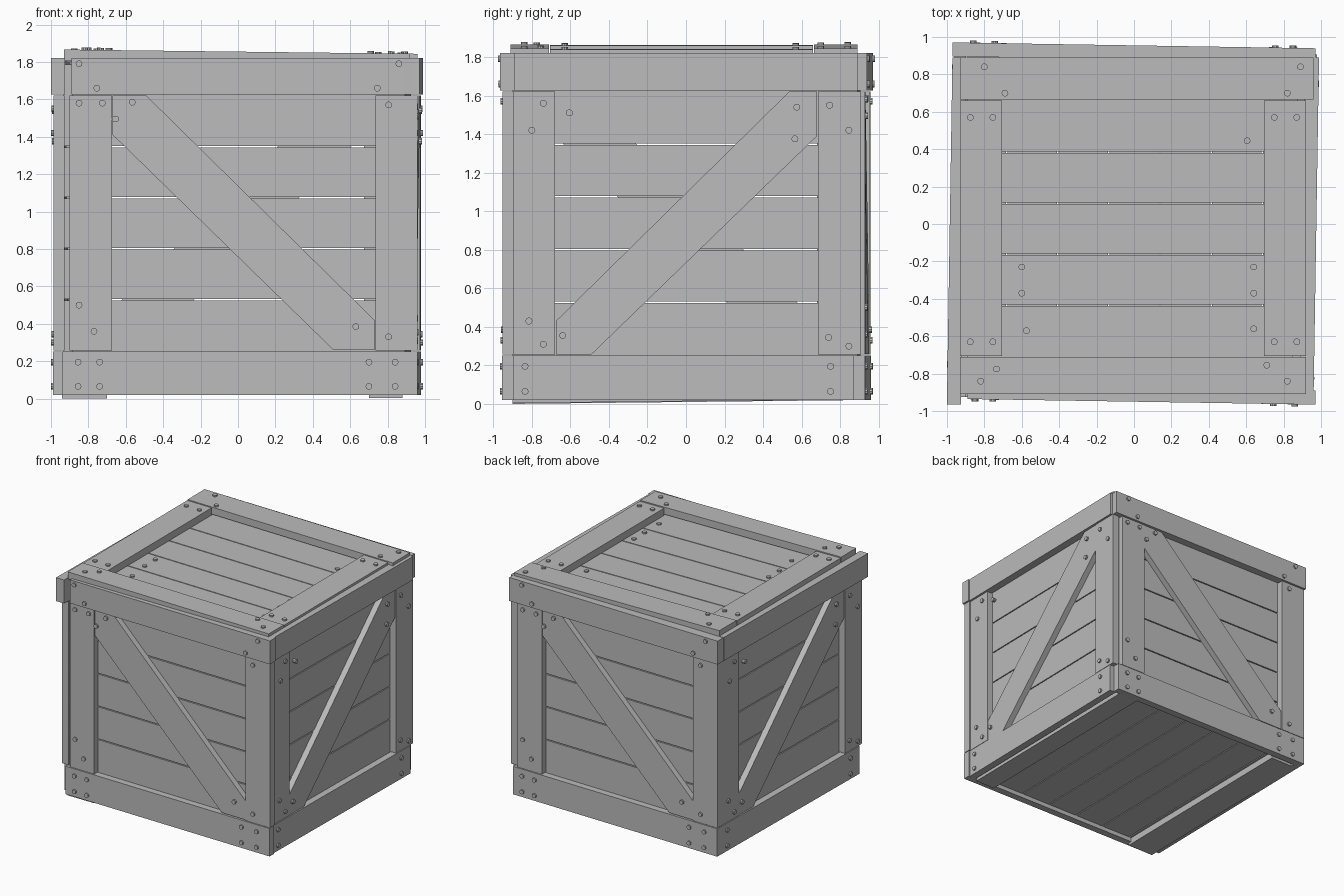
import bpy, bmesh, math
from mathutils import Matrix, Vector

cube = bpy.data.objects.get("Cube")
if cube:
    bpy.data.objects.remove(cube, do_unlink=True)

GREY = (0.5, 0.5, 0.5, 1)
wood = bpy.data.materials.new("plain_grey")
wood.use_nodes = True
wood.diffuse_color = GREY
wood.node_tree.nodes["Principled BSDF"].inputs["Base Color"].default_value = GREY


class Panel:
    """One face of the crate: u runs across, v runs up, w points outward."""

    def __init__(self, name, u, v, base, slope):
        self.name, self.base, self.slope = name, base, slope
        self.u, self.v = Vector(u), Vector(v)
        self.w = self.u.cross(self.v)

    def place(self, u, v, offset):
        depth = self.base + self.slope * u + offset
        return self.u * u + self.v * v + self.w * depth

    def finish(self, bm, part):
        bmesh.ops.recalc_face_normals(bm, faces=bm.faces)
        mesh = bpy.data.meshes.new(f"{self.name}_{part}")
        bm.to_mesh(mesh)
        bm.free()
        mesh.materials.append(wood)
        obj = bpy.data.objects.new(mesh.name, mesh)
        bpy.context.collection.objects.link(obj)

    def prism(self, bm, outline, offset, thick):
        outer = [bm.verts.new(self.place(u, v, offset)) for u, v in outline]
        inner = [bm.verts.new(self.place(u, v, offset - thick)) for u, v in outline]
        bm.faces.new(outer)
        bm.faces.new(inner[::-1])
        count = len(outline)
        for i in range(count):
            j = (i + 1) % count
            bm.faces.new((outer[i], inner[i], inner[j], outer[j]))

    def slab(self, part, outline, offset, thick):
        bm = bmesh.new()
        self.prism(bm, outline, offset, thick)
        self.finish(bm, part)

    def board(self, part, u0, u1, v0, v1, offset=0.0, thick=0.06):
        self.slab(part, [(u0, v0), (u1, v0), (u1, v1), (u0, v1)], offset, thick)

    def planks(self, half, edges, offset=-0.065):
        gap = 0.004
        for i, (lo, hi) in enumerate(zip(edges, edges[1:])):
            self.board(f"plank_{i + 1}", -half, half, lo + gap, hi - gap, offset, 0.05)

    def bolts(self, spots, level):
        bm = bmesh.new()
        for u, v in spots:
            ring = [(u + 0.018 * math.cos(a), v + 0.018 * math.sin(a))
                    for a in (math.tau * k / 10 for k in range(10))]
            self.prism(bm, ring, level(u, v) + 0.012, 0.03)
        self.finish(bm, "bolts")


# Side walls: rails, posts, diagonal brace, planks and bolts
VERT, LOW = -0.012, -0.01
ROWS = [0.06] + [0.255 + 0.273 * k for k in range(1, 5)] + [1.79]


def wall_level(u, v):
    if v > 1.63:
        return 0.0
    return LOW if v < 0.25 else VERT


def wall(name, u, base, rail, foot, left_post, right_post, brace, spots):
    p = Panel(name, u, (0, 0, 1), base, 0.016)
    p.planks(0.89, ROWS)
    p.board("top_rail", *rail, 1.625, 1.82, 0, 0.075)
    p.board("bottom_rail", *foot, 0.02, 0.252, LOW, 0.06)
    p.board("left_post", *left_post, 0.257, 1.62, VERT)
    p.board("right_post", *right_post, 0.257, 1.62, VERT)
    p.slab("brace", brace, VERT - 0.004, 0.055)
    p.bolts(spots, wall_level)


falling = [(-0.67, 1.62), (-0.49, 1.62), (0.73, 0.42), (0.73, 0.26),
           (0.51, 0.26), (-0.67, 1.41)]
rising = [(0.68, 1.62), (0.535, 1.62), (-0.675, 0.43), (-0.675, 0.257),
          (-0.49, 0.257), (0.68, 1.39)]

end_spots = [(-0.85, 1.79), (-0.755, 1.66), (0.745, 1.66), (0.86, 1.79),
             (-0.85, 1.58), (-0.725, 1.58), (-0.85, 0.5), (-0.77, 0.36),
             (-0.565, 1.585), (-0.655, 1.495), (0.63, 0.385),
             (0.805, 1.57), (0.805, 0.33)]
end_spots += [(u, v) for u in (-0.855, -0.74, 0.7, 0.84) for v in (0.065, 0.195)]
side_spots = [(-0.74, 1.56), (-0.8, 1.42), (-0.605, 1.51), (0.575, 1.54),
              (0.745, 1.55), (0.565, 1.375), (0.845, 1.42), (-0.815, 0.43),
              (-0.74, 0.31), (-0.64, 0.355), (0.74, 0.345), (0.845, 0.3)]
side_spots += [(u, v) for u in (-0.835, 0.75) for v in (0.065, 0.195)]

for name, u, base, rail in (("front", (1, 0, 0), 0.95, (-0.89, 0.97)),
                            ("back", (-1, 0, 0), 0.955, (-0.97, 0.97))):
    wall(name, u, base, rail, (-0.94, 0.96), (-0.9, -0.675), (0.735, 0.96),
         falling, end_spots)
for name, u, base, rail in (("left", (0, 1, 0), 0.975, (-0.965, 0.89)),
                            ("right", (0, -1, 0), 0.985, (-0.89, 0.965))):
    wall(name, u, base, rail, (-0.905, 0.87), (-0.905, -0.68), (0.685, 0.905),
         rising, side_spots)

# Lid: planks inside a four-board frame
lid = Panel("lid", (1, 0, 0), (0, 1, 0), 1.85, -0.012)
lid.planks(0.89, [-0.89] + [-0.708 + 0.273 * k for k in range(1, 5)] + [0.89])
lid.board("front_board", -0.93, 0.92, -0.91, -0.712, 0.005)
lid.board("back_board", -0.93, 0.96, 0.665, 0.89, 0.005)
lid.board("right_board", -0.93, -0.705, -0.705, 0.66)
lid.board("left_board", 0.695, 0.92, -0.705, 0.66)
lid_spots = [(-0.8, 0.84), (-0.69, 0.7), (0.89, 0.84), (0.82, 0.7), (0.605, 0.445),
             (-0.575, -0.57), (0.64, -0.56), (-0.735, -0.775), (0.71, -0.755),
             (-0.82, -0.84), (0.82, -0.84)]
lid_spots += [(u, v) for u in (-0.875, -0.755, 0.75, 0.87) for v in (0.57, -0.63)]
lid_spots += [(u, v) for u in (-0.6, 0.64) for v in (-0.23, -0.37)]


def lid_level(u, v):
    if v > 0.665 or v < -0.712:
        return 0.005
    return 0.0 if abs(u) > 0.7 else -0.065


lid.bolts(lid_spots, lid_level)

# Floor: planks running front to back, with two battens beneath
floor = Panel("floor", (0, 1, 0), (1, 0, 0), -0.01, -0.011)
floor.planks(0.89, [-0.9] + [-0.68 + 0.273 * k for k in range(6)] + [0.9], -0.055)
floor.board("right_batten", -0.9, 0.87, -0.94, -0.7, 0, 0.06)
floor.board("left_batten", -0.9, 0.87, 0.7, 0.88, -0.004, 0.06)
